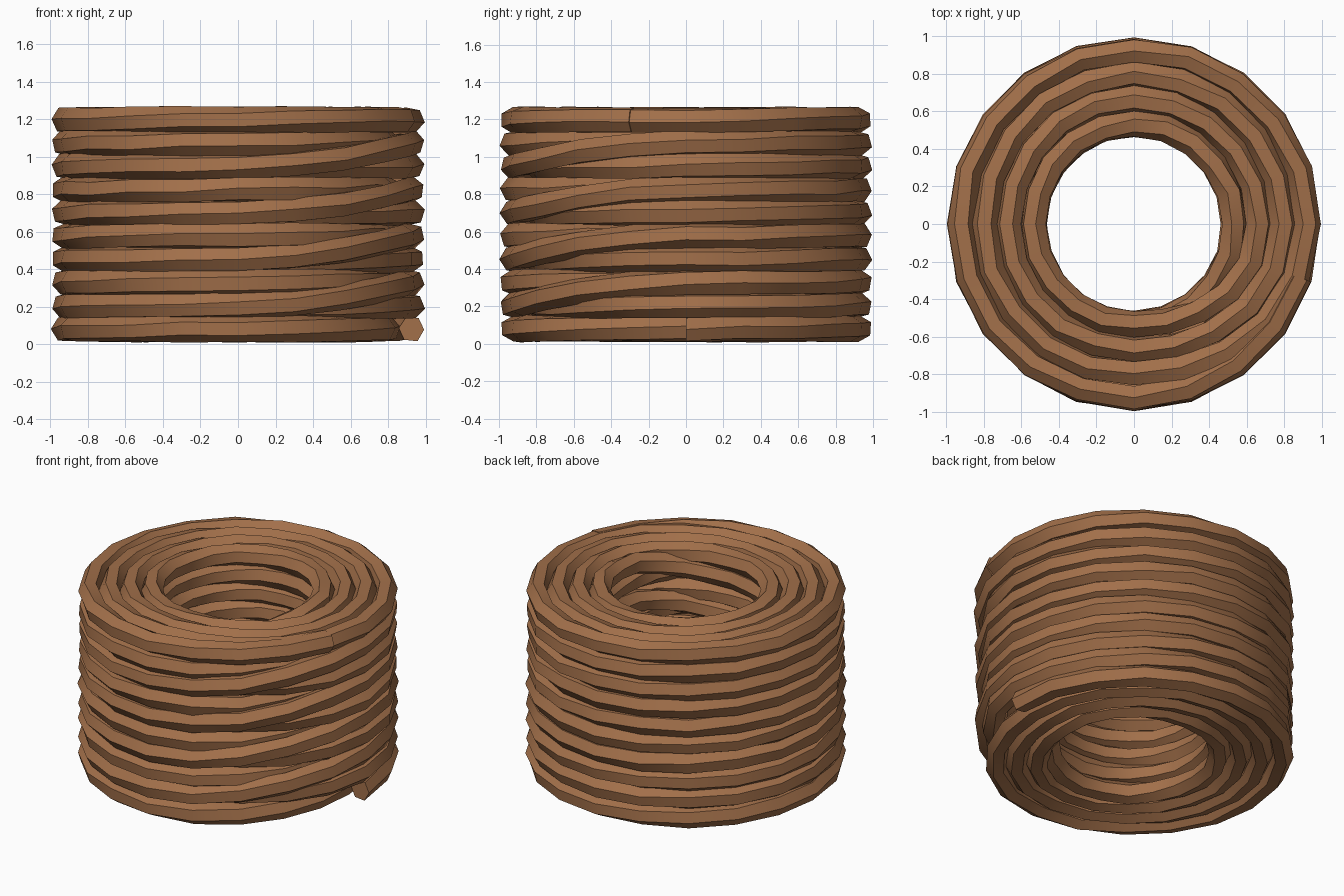
import bpy, bmesh, math, random
from mathutils import Vector

if "Cube" in bpy.data.objects:
    bpy.data.objects.remove(bpy.data.objects["Cube"])

random.seed(4)
LAYERS, SIDES, SEG = 10, 6, 20
RADII = [0.925, 0.797, 0.668, 0.535]
ROPE_R, Z0, DZ = 0.069, 0.081, 0.1239

# rope colour
mat = bpy.data.materials.new("rope brown")
mat.diffuse_color = (0.36, 0.16, 0.068, 1)
mat.use_nodes = True
mat.node_tree.nodes["Principled BSDF"].inputs["Base Color"].default_value = mat.diffuse_color

# winding order: each layer spirals inward, the next one outward
turns = []
for layer in range(LAYERS):
    order = RADII if layer % 2 == 0 else RADII[::-1]
    turns += [(r, Z0 + layer * DZ) for r in order]

# stepped spiral path: level turns with a short crossover to the next turn
path = []
for i, (r, z) in enumerate(turns):
    nr, nz = turns[min(i + 1, len(turns) - 1)]
    for s in range(SEG):
        t = max(0.0, (s / SEG - 0.75) / 0.25)
        t = t * t * (3 - 2 * t)
        a = 2 * math.pi * (s / SEG + i * 0.137)
        a = 2 * math.pi * (i + s / SEG) + (i // 4) * 0.0
        path.append((a, r + (nr - r) * t, z + (nz - z) * t))

# sweep a twisting, slightly irregular hexagon along the path
bm = bmesh.new()
rings = []
for k, (a, r, z) in enumerate(path):
    out = Vector((math.cos(a), math.sin(a), 0))
    twist = k * 0.11 + random.uniform(-0.12, 0.12)
    ring = []
    for j in range(SIDES):
        b = twist + 2 * math.pi * j / SIDES
        rad = ROPE_R * random.uniform(0.97, 1.07)
        p = out * (r + rad * math.cos(b))
        ring.append(bm.verts.new((p.x, p.y, z + rad * math.sin(b))))
    rings.append(ring)
for r0, r1 in zip(rings, rings[1:]):
    for j in range(SIDES):
        n = (j + 1) % SIDES
        bm.faces.new((r0[j], r1[j], r1[n], r0[n]))
bm.faces.new(rings[0])
bm.faces.new(rings[-1][::-1])
bmesh.ops.recalc_face_normals(bm, faces=bm.faces[:])

mesh = bpy.data.meshes.new("rope_coil")
bm.to_mesh(mesh)
bm.free()
mesh.materials.append(mat)
rope = bpy.data.objects.new("rope_coil", mesh)
bpy.context.collection.objects.link(rope)
bpy.context.view_layer.objects.active = rope
rope.select_set(True)
bpy.ops.object.shade_smooth_by_angle(angle=math.radians(35))
